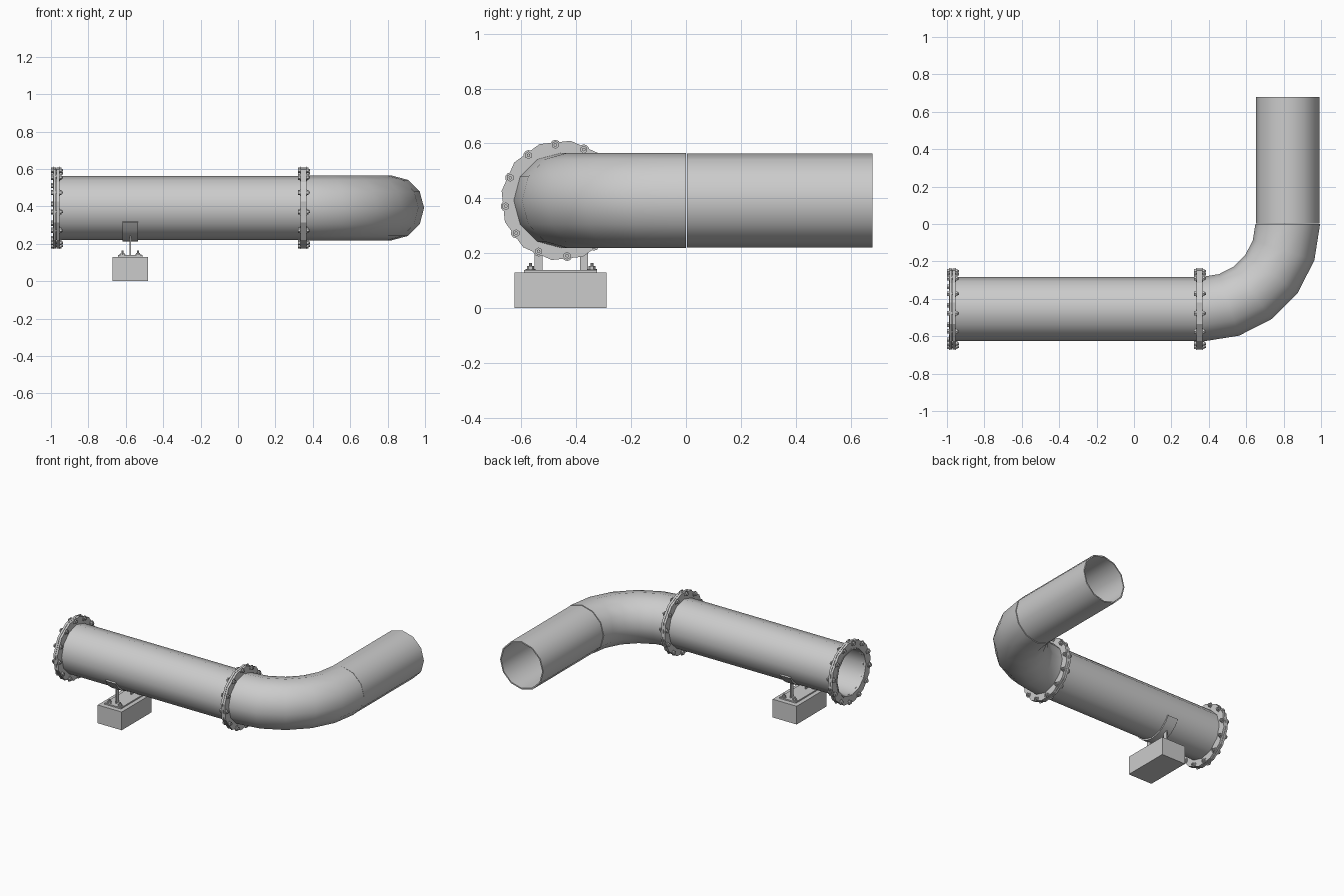
import bpy, bmesh
from math import sin, cos, pi, radians
from mathutils import Vector, Matrix

if "Cube" in bpy.data.objects:
    bpy.data.objects.remove(bpy.data.objects["Cube"])

AXIS_Y, AXIS_Z = -0.455, 0.392      # main pipe axis
R, BORE = 0.171, 0.162


def finish(name, bm, smooth=None):
    bmesh.ops.recalc_face_normals(bm, faces=bm.faces)
    me = bpy.data.meshes.new(name)
    bm.to_mesh(me)
    bm.free()
    ob = bpy.data.objects.new(name, me)
    bpy.context.collection.objects.link(ob)
    if smooth:
        bpy.ops.object.select_all(action='DESELECT')
        ob.select_set(True)
        bpy.context.view_layer.objects.active = ob
        bpy.ops.object.shade_smooth_by_angle(angle=radians(smooth))
    return ob


def tube(name, stations, r_out, r_in, sides=12, turn=0, start=0, sweep=360, smooth=40):
    """Hollow tube (or open shell) through stations of (centre, sideways direction)."""
    closed = sweep == 360
    n = sides if closed else sides + 1
    bm = bmesh.new()
    loops = []
    for c, side in stations:
        pair = []
        for r in (r_out, r_in):
            ring = []
            for i in range(n):
                a = radians(start + turn + sweep * i / sides)
                p = Vector(c) + Vector(side) * (r * cos(a)) + Vector((0, 0, r * sin(a)))
                ring.append(bm.verts.new(p))
            pair.append(ring)
        loops.append(pair)
    bands = [(a[k], b[k]) for a, b in zip(loops, loops[1:]) for k in (0, 1)]
    bands += [(loops[0][0], loops[0][1]), (loops[-1][0], loops[-1][1])]
    for a, b in bands:
        for i in range(n if closed else n - 1):
            j = (i + 1) % n
            bm.faces.new((a[i], a[j], b[j], b[i]))
    if not closed:
        for a, b in zip(loops, loops[1:]):
            for i in (0, -1):
                bm.faces.new((a[0][i], a[1][i], b[1][i], b[0][i]))
    return finish(name, bm, smooth)


def along_x(x0, x1):
    return [((x, AXIS_Y, AXIS_Z), (0, 1, 0)) for x in (x0, x1)]


def box(name, x0, x1, y0, y1, z0, z1):
    bm = bmesh.new()
    m = Matrix.Translation(((x0 + x1) / 2, (y0 + y1) / 2, (z0 + z1) / 2))
    m = m @ Matrix.Diagonal((x1 - x0, y1 - y0, z1 - z0, 1))
    bmesh.ops.create_cube(bm, size=1, matrix=m)
    return finish(name, bm)


def add_cyl(bm, r, sides, a, b):
    """Cylinder between two points."""
    a, b = Vector(a), Vector(b)
    rot = (b - a).to_track_quat('Z', 'Y').to_matrix().to_4x4()
    bmesh.ops.create_cone(bm, cap_ends=True, segments=sides, radius1=r, radius2=r,
                          depth=(b - a).length, matrix=Matrix.Translation((a + b) / 2) @ rot)


# Pipes and elbow
tube("main_pipe", along_x(-0.99, 0.355), R, BORE)
BEND_X = 0.367
bend = []
for i in range(6):
    t = radians(18 * i)
    d = Vector((sin(t), -cos(t), 0))
    bend.append((Vector((BEND_X, 0, AXIS_Z)) - Vector((0, 0, 0)) + d * -AXIS_Y, -d))
bend.insert(0, ((0.345, AXIS_Y, AXIS_Z), (0, 1, 0)))
tube("elbow_pipe", bend, R + 0.002, BORE)
tube("outlet_pipe", [((BEND_X - AXIS_Y, y, AXIS_Z), (1, 0, 0)) for y in (0.004, 0.68)],
     R, BORE)

# Bolted flanges
for label, x in (("end", -0.971), ("joint", 0.35)):
    tube(label + "_flange_a", along_x(x - 0.016, x - 0.001), 0.22, BORE + 0.002, 12, 21, smooth=None)
    tube(label + "_flange_b", along_x(x + 0.001, x + 0.016), 0.22, BORE + 0.002, 12, 21, smooth=None)
    bm = bmesh.new()
    for i in range(12):
        a = radians(6 + 30 * i)
        y, z = AXIS_Y + 0.203 * cos(a), AXIS_Z + 0.203 * sin(a)
        for r, sides, lo, hi in ((0.0065, 8, -0.02, 0.035),      # shank
                                 (0.019, 10, 0.016, 0.019),      # washer
                                 (0.014, 6, 0.019, 0.028),       # nut
                                 (0.019, 10, -0.019, -0.016),    # washer
                                 (0.014, 6, -0.029, -0.019)):    # head
            add_cyl(bm, r, sides, (x + lo, y, z), (x + hi, y, z))
    finish(label + "_flange_bolts", bm)

# Support: block, base plate, legs, saddle and anchor bolts
SX = -0.576
box("concrete_block", SX - 0.095, SX + 0.095, -0.625, -0.29, 0, 0.13)
box("base_plate", SX - 0.065, SX + 0.065, -0.59, -0.325, 0.13, 0.139)
for label, s in (("front", -1), ("back", 1)):
    y = AXIS_Y + s * 0.083
    box(label + "_leg_web", SX - 0.004, SX + 0.004, y - 0.015, y + 0.015, 0.137, 0.25)
tube("saddle", along_x(SX - 0.041, SX + 0.041), R + 0.008, R - 0.003, 8, 0, 206, 128)
bm = bmesh.new()
for sx in (-1, 1):
    for sy in (-1, 1):
        x, y = SX + sx * 0.042, AXIS_Y + sy * 0.112
        for r, sides, lo, hi in ((0.006, 8, 0.135, 0.163), (0.018, 10, 0.139, 0.142),
                                 (0.013, 6, 0.142, 0.152)):
            add_cyl(bm, r, sides, (x, y, lo), (x, y, hi))
finish("anchor_bolts", bm)
